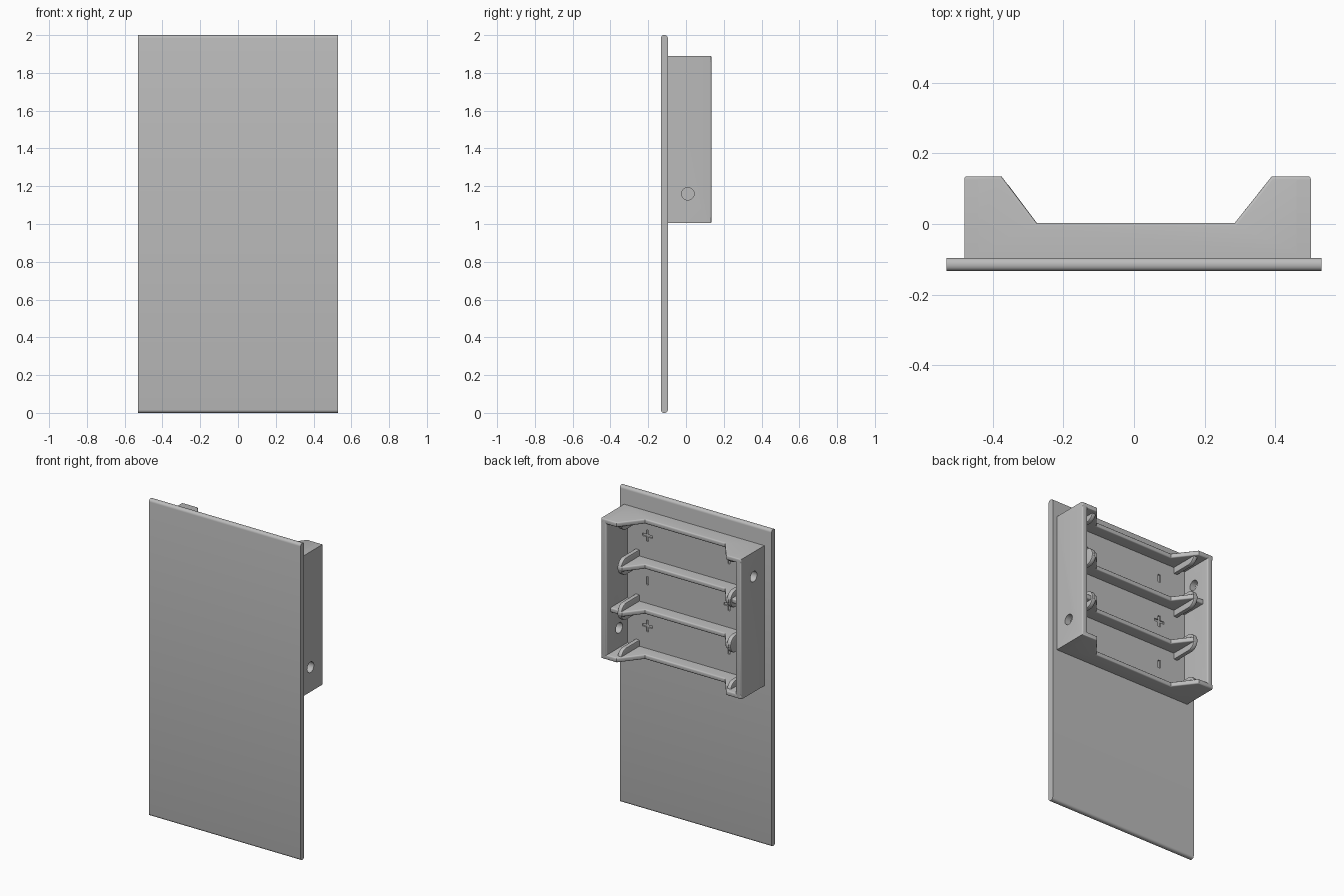
import bpy, bmesh, math
from mathutils import Vector, Matrix

cube = bpy.data.objects.get("Cube")
if cube:
    bpy.data.objects.remove(cube, do_unlink=True)

grey = bpy.data.materials.new("plain grey")
grey.use_nodes = True
colour = (0.5, 0.5, 0.5, 1)
grey.diffuse_color = colour
grey.node_tree.nodes["Principled BSDF"].inputs["Base Color"].default_value = colour

# Holder limits
LEFT, RIGHT = 0.50, -0.48
BASE, RIM, BACK = -0.097, 0.003, 0.135
BOTTOM, TOP = 1.005, 1.89
FLOOR = -0.072
WALL = 0.04
RIB = 0.03
PITCH = (TOP - BOTTOM - RIB) / 3
RIB_Z = [BOTTOM + RIB / 2 + PITCH * i for i in range(4)]


def prism(name, points, start, depth, axis, rounded=None, radius=0.01, segments=4):
    """Extrude a closed outline along 'x' (points y,z) or 'z' (points x,y)."""
    bm = bmesh.new()
    place = (lambda p: (start, *p)) if axis == 'x' else (lambda p: (*p, start))
    face = bm.faces.new([bm.verts.new(place(p)) for p in points])
    step = Vector((depth, 0, 0)) if axis == 'x' else Vector((0, 0, depth))
    new = bmesh.ops.extrude_face_region(bm, geom=[face])
    bmesh.ops.translate(bm, vec=step, verts=[v for v in new["geom"]
                                             if isinstance(v, bmesh.types.BMVert)])
    bmesh.ops.recalc_face_normals(bm, faces=bm.faces)
    if rounded:
        edges = [e for e in bm.edges if rounded(e.verts[0].co, e.verts[1].co)]
        bmesh.ops.bevel(bm, geom=edges, offset=radius, segments=segments,
                        profile=0.5, affect='EDGES')
    mesh = bpy.data.meshes.new(name)
    bm.to_mesh(mesh)
    bm.free()
    obj = bpy.data.objects.new(name, mesh)
    bpy.context.collection.objects.link(obj)
    mesh.materials.append(grey)
    return obj


def box(name, x, y, z, rounded=None, radius=0.01):
    outline = [(x[0], y[0]), (x[1], y[0]), (x[1], y[1]), (x[0], y[1])]
    return prism(name, outline, z[0], z[1] - z[0], 'z', rounded, radius)


def cut(obj, cutter):
    """Subtract the cutter, then throw it away."""
    cutter.hide_render = True
    mod = obj.modifiers.new("cut", 'BOOLEAN')
    mod.operation, mod.solver, mod.object = 'DIFFERENCE', 'EXACT', cutter
    graph = bpy.context.evaluated_depsgraph_get()
    mesh = bpy.data.meshes.new_from_object(obj.evaluated_get(graph))
    obj.modifiers.clear()
    obj.data = mesh
    bpy.data.objects.remove(cutter, do_unlink=True)


parts = []

# Cover plate with rounded top and bottom edges
parts.append(box("cover_plate", (-0.53, 0.53), (-0.133, -0.096), (0, 2),
                 lambda a, b: abs(a.x - b.x) > 1, 0.016))

# Tray floor with engraved polarity marks
floor = box("tray_floor", (RIGHT + 0.01, LEFT - 0.01), (BASE, FLOOR),
            (BOTTOM + 0.01, TOP - 0.01))
for i in range(3):
    z = RIB_Z[i] + PITCH / 2 + 0.015
    for x, plus in ((0.32, i != 1), (-0.25, i == 1)):
        depth = (FLOOR - 0.008, FLOOR + 0.02)
        tall = 0.036 if plus else 0.025
        cut(floor, box("mark_cutter", (x - 0.008, x + 0.008), depth, (z - tall, z + tall)))
        if plus:
            cut(floor, box("mark_cutter", (x - 0.036, x + 0.036), depth,
                           (z - 0.008, z + 0.008)))
parts.append(floor)


# End walls, each with one wire hole
def back_edge(a, b):
    return min(a.y, b.y) > 0.1


for name, outer, inner, hole_z in (("left_end_wall", LEFT, LEFT - WALL, 1.16),
                                   ("right_end_wall", RIGHT, RIGHT + WALL, 1.735)):
    wall = box(name, sorted((outer, inner)), (BASE, BACK), (BOTTOM, TOP), back_edge)
    circle = [(0.01 + 0.033 * math.cos(t), hole_z + 0.033 * math.sin(t))
              for t in (math.tau * k / 32 for k in range(32))]
    cut(wall, prism("hole_cutter", circle, min(outer, inner) - 0.05, WALL + 0.1, 'x'))
    parts.append(wall)


# Outer ribs and cell dividers share one raised-end profile
def rim_edge(a, b):
    upright = abs(a.z - b.z) > 0.01
    return min(a.y, b.y) > -0.02 and not (upright and RIGHT + 0.01 < a.x < LEFT - 0.01)


slope = [(0.39, BACK), (0.285, RIM), (-0.275, RIM), (-0.375, BACK)]
outer_outline = [(RIGHT, BASE), (LEFT, BASE), (LEFT, BACK)] + slope + [(RIGHT, BACK)]
inner_outline = [(-0.375, BASE), (0.39, BASE), (0.39, 0.11), (0.37, 0.11)] \
    + slope[1:3] + [(-0.355, 0.11), (-0.375, 0.11)]
names = ("bottom_rib", "lower_divider", "upper_divider", "top_rib")
for i, (name, z) in enumerate(zip(names, RIB_Z)):
    outline = outer_outline if i in (0, 3) else inner_outline
    parts.append(prism(name, outline, z - RIB / 2, RIB, 'z', rim_edge, 0.008, 3))

    # Round-backed contact retainers at both ends of each rib
    arc = [math.pi * k / 16 for k in range(17)]
    shape = [(BASE, z + 0.054)] + [(0.055 + 0.054 * math.sin(t), z + 0.054 * math.cos(t))
                                  for t in arc] + [(BASE, z - 0.054)]
    low, high = BOTTOM + 0.008, TOP - 0.008
    kept = []
    for y, h in shape:
        point = (y, min(max(h, low), high))
        if not kept or (Vector(point) - Vector(kept[-1])).length > 0.0005:
            kept.append(point)
    for side, x in (("left", 0.376), ("right", -0.388)):
        parts.append(prism(f"{side}_retainer_{i + 1}", kept, x, 0.028, 'x',
                           lambda a, b: abs(a.x - b.x) < 0.001 and max(a.y, b.y) > 0,
                           0.005, 2))

# Short links that join one end of each divider to its end wall
for name, x, z in (("left_link", (0.38, LEFT - 0.02), RIB_Z[1]),
                   ("right_link", (RIGHT + 0.02, -0.37), RIB_Z[2])):
    parts.append(box(name, x, (BASE, 0.095), (z - RIB / 2, z + RIB / 2),
                     lambda a, b: min(a.y, b.y) > 0 and abs(a.x - b.x) > 0.01, 0.008))

# Smooth the rounded edges, keep the corners crisp
for obj in bpy.context.selected_objects:
    obj.select_set(False)
for obj in parts:
    obj.select_set(True)
bpy.context.view_layer.objects.active = parts[0]
bpy.ops.object.shade_smooth_by_angle(angle=math.radians(35))
